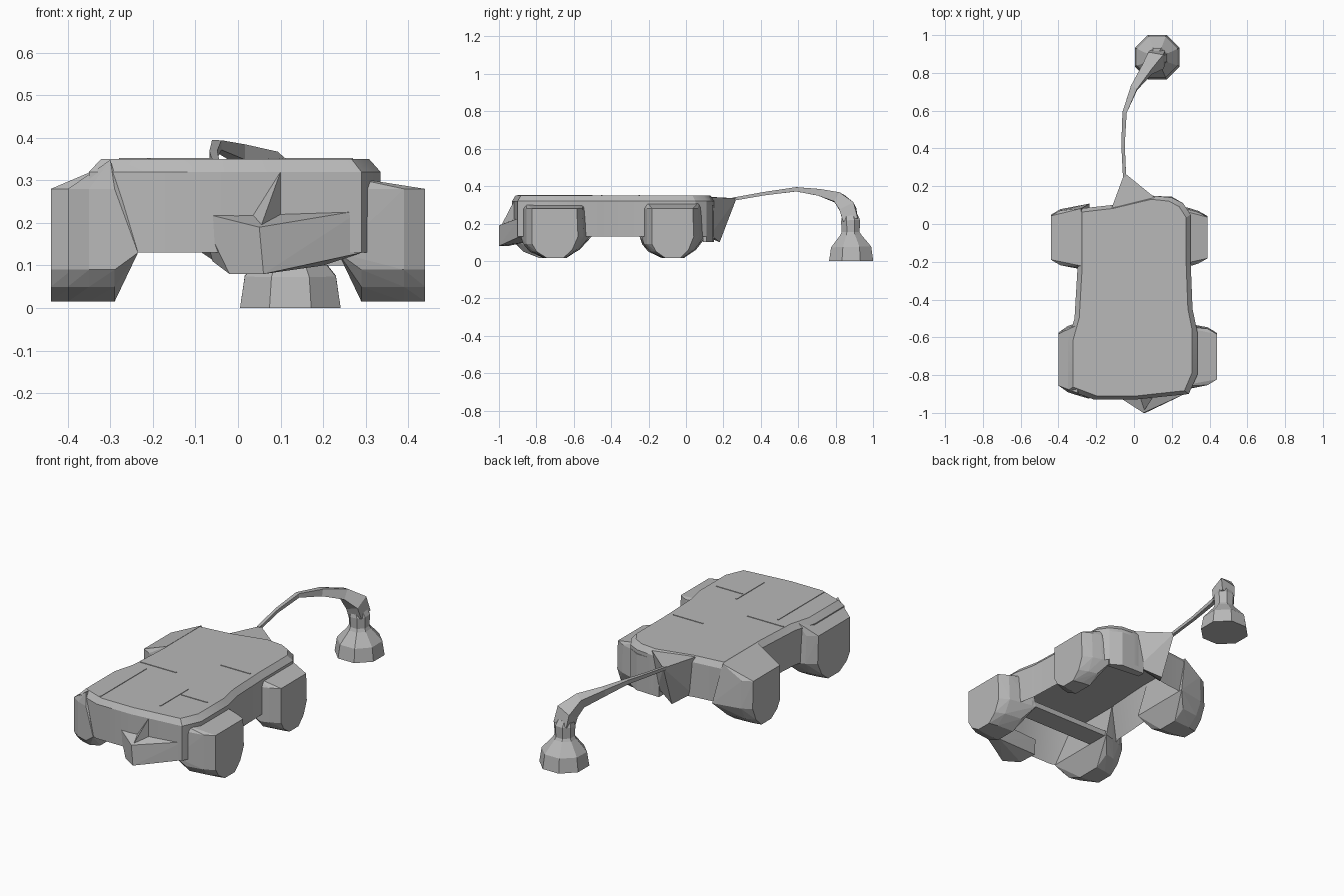
import bpy, bmesh, math
from mathutils import Vector

cube = bpy.data.objects.get("Cube")
if cube:
    bpy.data.objects.remove(cube, do_unlink=True)

grey = bpy.data.materials.new("plain grey")
grey.use_nodes = True
grey.diffuse_color = (0.48, 0.48, 0.48, 1)
grey.node_tree.nodes["Principled BSDF"].inputs["Base Color"].default_value = (0.48, 0.48, 0.48, 1)


def finish(name, bm, smooth=False):
    bmesh.ops.recalc_face_normals(bm, faces=bm.faces)
    mesh = bpy.data.meshes.new(name)
    bm.to_mesh(mesh)
    bm.free()
    mesh.materials.append(grey)
    ob = bpy.data.objects.new(name, mesh)
    bpy.context.collection.objects.link(ob)
    if smooth:
        bpy.ops.object.select_all(action='DESELECT')
        ob.select_set(True)
        bpy.context.view_layer.objects.active = ob
        bpy.ops.object.shade_smooth_by_angle(angle=math.radians(25))


def hull(name, points):
    """Chunky faceted block wrapped around a few corner points."""
    bm = bmesh.new()
    verts = [bm.verts.new(p) for p in points]
    result = bmesh.ops.convex_hull(bm, input=verts)
    loose = [v for v in result["geom_interior"] if isinstance(v, bmesh.types.BMVert)]
    bmesh.ops.delete(bm, geom=loose, context='VERTS')
    bmesh.ops.dissolve_limit(bm, angle_limit=0.02, verts=bm.verts, edges=bm.edges)
    finish(name, bm)


def tube(name, path, sides):
    """Faceted tube through (x, y, z, radius) stations, capped at both ends."""
    bm = bmesh.new()
    rings = []
    for i, (x, y, z, r) in enumerate(path):
        a = Vector(path[max(i - 1, 0)][:3])
        b = Vector(path[min(i + 1, len(path) - 1)][:3])
        d = (b - a).normalized()
        u = d.cross(Vector((1, 0, 0))).normalized()
        w = d.cross(u)
        ring = []
        for k in range(sides):
            t = math.pi * (2 * k + 1) / sides
            ring.append(bm.verts.new(Vector((x, y, z)) + r * (math.cos(t) * u + math.sin(t) * w)))
        rings.append(ring)
    for lower, upper in zip(rings, rings[1:]):
        for k in range(sides):
            n = (k + 1) % sides
            bm.faces.new((lower[k], lower[n], upper[n], upper[k]))
    bm.faces.new(rings[0])
    bm.faces.new(rings[-1])
    finish(name, bm)


# Waisted body: a plan outline with a chamfered deck, hollow underneath
outline = [(-0.21, -0.93), (0.0, -0.93), (0.29, -0.9), (0.335, -0.8), (0.335, -0.57),
           (0.31, -0.45), (0.3, -0.2), (0.3, 0.05), (0.26, 0.11), (0.2, 0.14),
           (0.1, 0.15), (-0.12, 0.1), (-0.3, 0.08), (-0.3, -0.25),
           (-0.315, -0.5), (-0.35, -0.62), (-0.35, -0.88)]
bm = bmesh.new()
levels = []
for z, sx, sy in ((0.13, 1, 1), (0.32, 1, 1), (0.35, 0.92, 0.965)):
    levels.append([bm.verts.new((x * sx, (y + 0.4) * sy - 0.4, z)) for x, y in outline])
floor = bm.faces.new(levels[0])
bm.faces.new(levels[-1])
for below, above in zip(levels, levels[1:]):
    for k in range(len(outline)):
        n = (k + 1) % len(outline)
        bm.faces.new((below[k], below[n], above[n], above[k]))
bm.normal_update()
bmesh.ops.inset_region(bm, faces=[floor], thickness=0.025)
for v in floor.verts:
    v.co.z = 0.33
finish("body", bm, smooth=True)

# Crossbar joining the front wheels under the body
hull("front_crossbar", [(x, y, z) for x in (-0.26, 0.26) for y in (-0.64, -0.52)
                        for z in (0.13, 0.16)])

# Wheel pods: tapered polygonal wheels faired into the body
profile = [(-1, 0.28), (-1, 0.09), (-0.8, 0.05), (-0.35, 0.015),
           (0.35, 0.015), (0.75, 0.06), (1, 0.13), (0.95, 0.28)]


def wheel_pod(name, side, reach, y, half, shoulder_x, shoulder_z):
    points = []
    for dy, z in profile:
        points.append((side * reach, y + dy * half * 0.72, z))
        points.append((side * (reach - 0.05), y + dy * half * 0.9, z))
        points.append((side * 0.29, y + dy * half, z))
    for dy in (-1, 1):
        points.append((side * 0.235, y + dy * half * 1.08, 0.13))
        points.append((side * shoulder_x, y + dy * half * 0.92, shoulder_z))
    hull(name, points)


wheel_pod("front_right_wheel", -1, 0.4, -0.715, 0.195, 0.3, 0.348)
wheel_pod("front_left_wheel", 1, 0.44, -0.7, 0.17, 0.25, 0.31)
wheel_pod("rear_right_wheel", -1, 0.44, -0.07, 0.165, 0.28, 0.348)
wheel_pod("rear_left_wheel", 1, 0.39, -0.07, 0.155, 0.25, 0.32)

# Wedge-shaped nose under the front edge, with a small fin above it
hull("nose", [(-0.09, -0.91, 0.225), (0.29, -0.89, 0.23), (0.05, -1, 0.19),
              (0.06, -1, 0.08), (-0.02, -0.95, 0.08), (0.29, -0.89, 0.13),
              (-0.06, -0.88, 0.11), (0.2, -0.86, 0.1)])
hull("nose_fin", [(0.1, -0.92, 0.32), (0.1, -0.92, 0.2), (0.055, -0.985, 0.195),
                  (0.02, -0.92, 0.2)])

# Rear hitch that the arm grows from, and the block beside it
hull("rear_hitch", [(-0.12, 0.08, 0.345), (0.11, 0.14, 0.34), (-0.05, 0.27, 0.335),
                    (-0.04, 0.18, 0.1), (-0.1, 0.09, 0.14), (0.08, 0.13, 0.14)])
hull("rear_block", [(x, y, z) for x, y in ((0.06, 0.11), (0.06, 0.15), (0.2, 0.145),
                                           (0.26, 0.11), (0.25, 0.09)) for z in (0.1, 0.3)])

# Thin trailing arm and its bell-shaped foot
tube("arm", [(-0.05, 0.25, 0.33, 0.012), (-0.058, 0.42, 0.36, 0.013),
             (-0.05, 0.59, 0.383, 0.016), (0.0, 0.72, 0.365, 0.026),
             (0.07, 0.82, 0.335, 0.04), (0.115, 0.865, 0.28, 0.06),
             (0.125, 0.88, 0.215, 0.057)], 4)
tube("foot", [(0.123, 0.883, 0, 0.128), (0.123, 0.883, 0.075, 0.116),
              (0.123, 0.88, 0.14, 0.06), (0.123, 0.88, 0.155, 0.052),
              (0.123, 0.88, 0.215, 0.055), (0.118, 0.875, 0.24, 0.045)], 8)

# Narrow panel seams on the deck
seams = [(-0.21, -0.7, 0.008, 0.4), (-0.17, -0.45, 0.22, 0.008), (0.1, -0.7, 0.008, 0.24),
         (0.19, -0.65, 0.16, 0.008), (0.16, -0.25, 0.18, 0.008)]
for i, (x, y, w, d) in enumerate(seams):
    hull(f"deck_seam_{i + 1}", [(x + a * w, y + b * d, z) for a in (-0.5, 0.5)
                                for b in (-0.5, 0.5) for z in (0.346, 0.353)])
